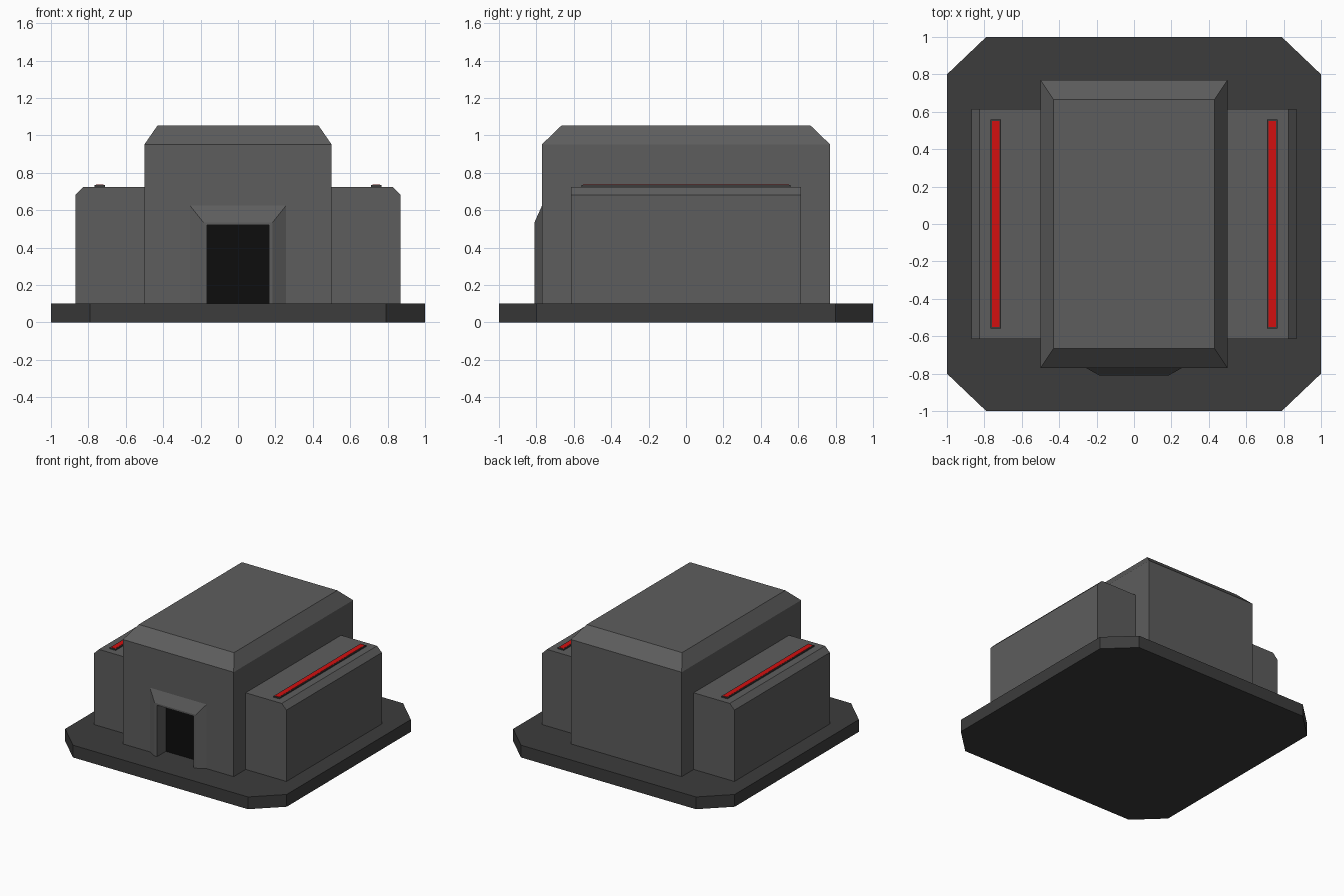
import bpy, bmesh

if "Cube" in bpy.data.objects:
    bpy.data.objects.remove(bpy.data.objects["Cube"])


def material(name, colour):
    m = bpy.data.materials.new(name)
    m.diffuse_color = (*colour, 1)
    m.use_nodes = True
    m.node_tree.nodes["Principled BSDF"].inputs["Base Color"].default_value = m.diffuse_color
    return m


grey = material("grey", (0.11, 0.11, 0.11))
dark = material("dark_grey", (0.045, 0.045, 0.045))
black = material("black", (0.004, 0.004, 0.004))
red = material("red", (0.65, 0.005, 0.005))


def loft(name, lower, upper, mat):
    """Closed solid between two matching rings of points."""
    bm = bmesh.new()
    a = [bm.verts.new(p) for p in lower]
    b = [bm.verts.new(p) for p in upper]
    n = len(a)
    bm.faces.new(a[::-1])
    bm.faces.new(b)
    for i in range(n):
        bm.faces.new((a[i], a[(i + 1) % n], b[(i + 1) % n], b[i]))
    bmesh.ops.recalc_face_normals(bm, faces=bm.faces)
    me = bpy.data.meshes.new(name)
    bm.to_mesh(me)
    bm.free()
    ob = bpy.data.objects.new(name, me)
    bpy.context.collection.objects.link(ob)
    if mat:
        me.materials.append(mat)
    return ob


def rect(x0, x1, y0, y1, z):
    return [(x0, y0, z), (x1, y0, z), (x1, y1, z), (x0, y1, z)]


def box(name, x0, x1, y0, y1, z0, z1, mat):
    return loft(name, rect(x0, x1, y0, y1, z0), rect(x0, x1, y0, y1, z1), mat)


# Octagonal base slab
octagon = [(0.79, -1), (1, -0.8), (1, 0.8), (0.79, 1),
           (-0.79, 1), (-1, 0.8), (-1, -0.8), (-0.79, -1)]
loft("base", [(x, y, 0) for x, y in octagon], [(x, y, 0.1) for x, y in octagon], dark)

# Main hall with sloped roof edges
hall = box("main_hall", -0.5, 0.5, -0.77, 0.77, 0.1, 0.952, grey)
loft("roof", rect(-0.5, 0.5, -0.77, 0.77, 0.952),
     rect(-0.43, 0.43, -0.665, 0.665, 1.053), grey)

# Door surround tapering outwards from the front wall
def arch(x, z, y):
    return [(-x, y, 0.1), (x, y, 0.1), (x, y, z), (-x, y, z)]

surround = loft("door_surround", arch(0.265, 0.635, -0.765), arch(0.185, 0.535, -0.81), grey)

# Doorway recess and black door
cutter = box("doorway_cutter", -0.165, 0.165, -0.9, -0.69, 0.05, 0.52, None)
cutter.hide_render = True
cutter.hide_viewport = True
for ob in (hall, surround):
    mod = ob.modifiers.new("doorway", 'BOOLEAN')
    mod.operation = 'DIFFERENCE'
    mod.solver = 'EXACT'
    mod.object = cutter
box("door", -0.165, 0.165, -0.695, -0.68, 0.1, 0.52, black)

# Side wings with light strips
for side, s in (("right", 1), ("left", -1)):
    profile = [(0.49, 0.1), (0.868, 0.1), (0.868, 0.682), (0.825, 0.725), (0.49, 0.725)]
    loft(side + "_wing", [(s * x, -0.615, z) for x, z in profile],
         [(s * x, 0.615, z) for x, z in profile], grey)
    lo, hi = sorted((s * 0.712, s * 0.766))
    box(side + "_strip_frame", lo, hi, -0.56, 0.56, 0.72, 0.734, dark)
    box(side + "_light_strip", lo + 0.008, hi - 0.008, -0.552, 0.552, 0.722, 0.736, red)
